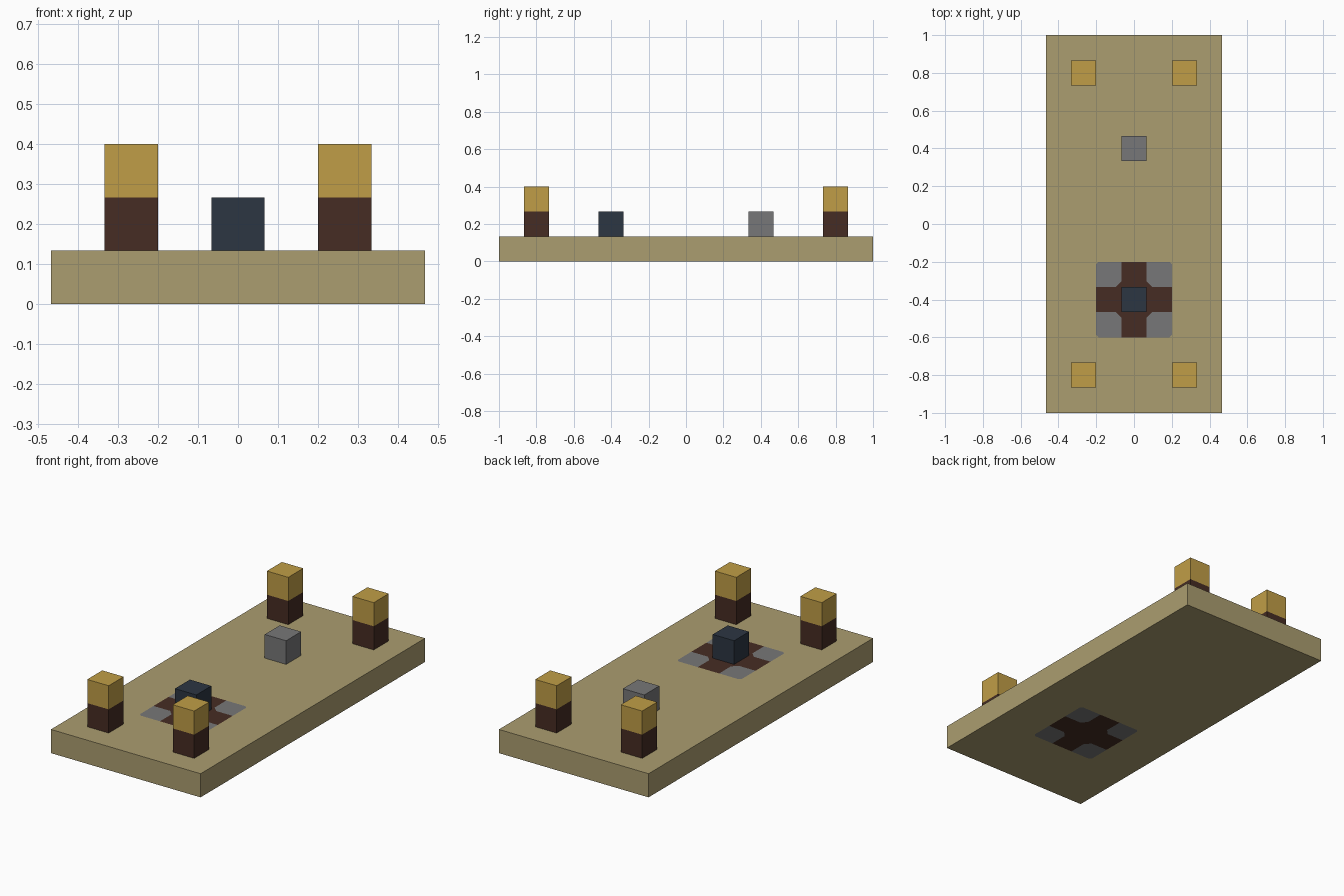
import bpy
import bmesh
from mathutils import Matrix, Vector

U = 2 / 15           # edge length of one block
PATCH_Y = -3 * U     # centre of the coloured floor patch
INNER, OUTER = 0.03, 0.013   # clipped corners of the paving tiles

cube = bpy.data.objects.get("Cube")
if cube:
    bpy.data.objects.remove(cube, do_unlink=True)


def material(name, rgb):
    linear = [((c / 255 + 0.055) / 1.055) ** 2.4 for c in rgb]
    mat = bpy.data.materials.new(name)
    mat.use_nodes = True
    mat.diffuse_color = (*linear, 1)
    bsdf = next(n for n in mat.node_tree.nodes if n.type == 'BSDF_PRINCIPLED')
    bsdf.inputs["Base Color"].default_value = (*linear, 1)
    return mat


sand = material("sand", (171, 157, 112))
gold = material("gold", (192, 158, 71))
brown = material("dark brown", (70, 44, 35))
grey = material("grey", (119, 119, 120))
navy = material("dark slate blue", (44, 54, 66))


def box(size, centre):
    bm = bmesh.new()
    scale = Matrix.Diagonal((*size, 1))
    bmesh.ops.create_cube(bm, size=1, matrix=Matrix.Translation(centre) @ scale)
    return bm


def cut(bm, point, normal, faces=None):
    faces = list(bm.faces) if faces is None else faces
    edges = {e for f in faces for e in f.edges}
    verts = {v for f in faces for v in f.verts}
    bmesh.ops.bisect_plane(bm, geom=faces + list(edges) + list(verts),
                           dist=1e-5, plane_co=point, plane_no=normal)


def finish(name, bm, mats, rule=None):
    for f in bm.faces:
        f.material_index = rule(f) if rule else 0
    mesh = bpy.data.meshes.new(name)
    bm.to_mesh(mesh)
    bm.free()
    for m in mats:
        mesh.materials.append(m)
    obj = bpy.data.objects.new(name, mesh)
    bpy.context.collection.objects.link(obj)
    return obj


def patch_coords(f):
    c = f.calc_center_median()
    return c.x, c.y - PATCH_Y


# Slab, cut along the lines of the patch
slab = box((7 * U, 15 * U, U), Vector((0, 0, U / 2)))
for k in (-1.5, -0.5, 0.5, 1.5):
    cut(slab, (k * U, 0, 0), (1, 0, 0))
    cut(slab, (0, PATCH_Y + k * U, 0), (0, 1, 0))

# Clipped corners of the four paving tiles, above and below
for sx in (-1, 1):
    for sy in (-1, 1):
        for reach in (U + INNER, 3 * U - OUTER):
            tile = []
            for f in slab.faces:
                x, y = patch_coords(f)
                if (abs(f.normal.z) > 0.9 and U / 2 < x * sx < 1.5 * U
                        and U / 2 < y * sy < 1.5 * U):
                    tile.append(f)
            cut(slab, (sx * reach / 2, PATCH_Y + sy * reach / 2, 0), (sx, sy, 0), tile)


def slab_colour(f):
    x, y = map(abs, patch_coords(f))
    if abs(f.normal.z) < 0.9 or max(x, y) > 1.5 * U:
        return 0
    if min(x, y) < U / 2 or x + y < U + INNER:
        return 1
    return 0 if x + y > 3 * U - OUTER else 2


finish("base_slab", slab, [sand, brown, grey], slab_colour)

# Corner posts: brown below, gold above
for side, sx in (("left", 1), ("right", -1)):
    for end, sy in (("front", -1), ("back", 1)):
        post = box((U, U, 2 * U), Vector((sx * 2 * U, sy * 6 * U, 2 * U)))
        cut(post, (0, 0, 2 * U), (0, 0, 1))
        finish(f"{end}_{side}_post", post, [brown, gold],
               lambda f: int(f.calc_center_median().z > 2 * U))

# Single blocks on the centre line
finish("front_block", box((U, U, U), Vector((0, PATCH_Y, 1.5 * U))), [navy])
finish("back_block", box((U, U, U), Vector((0, -PATCH_Y, 1.5 * U))), [grey])
